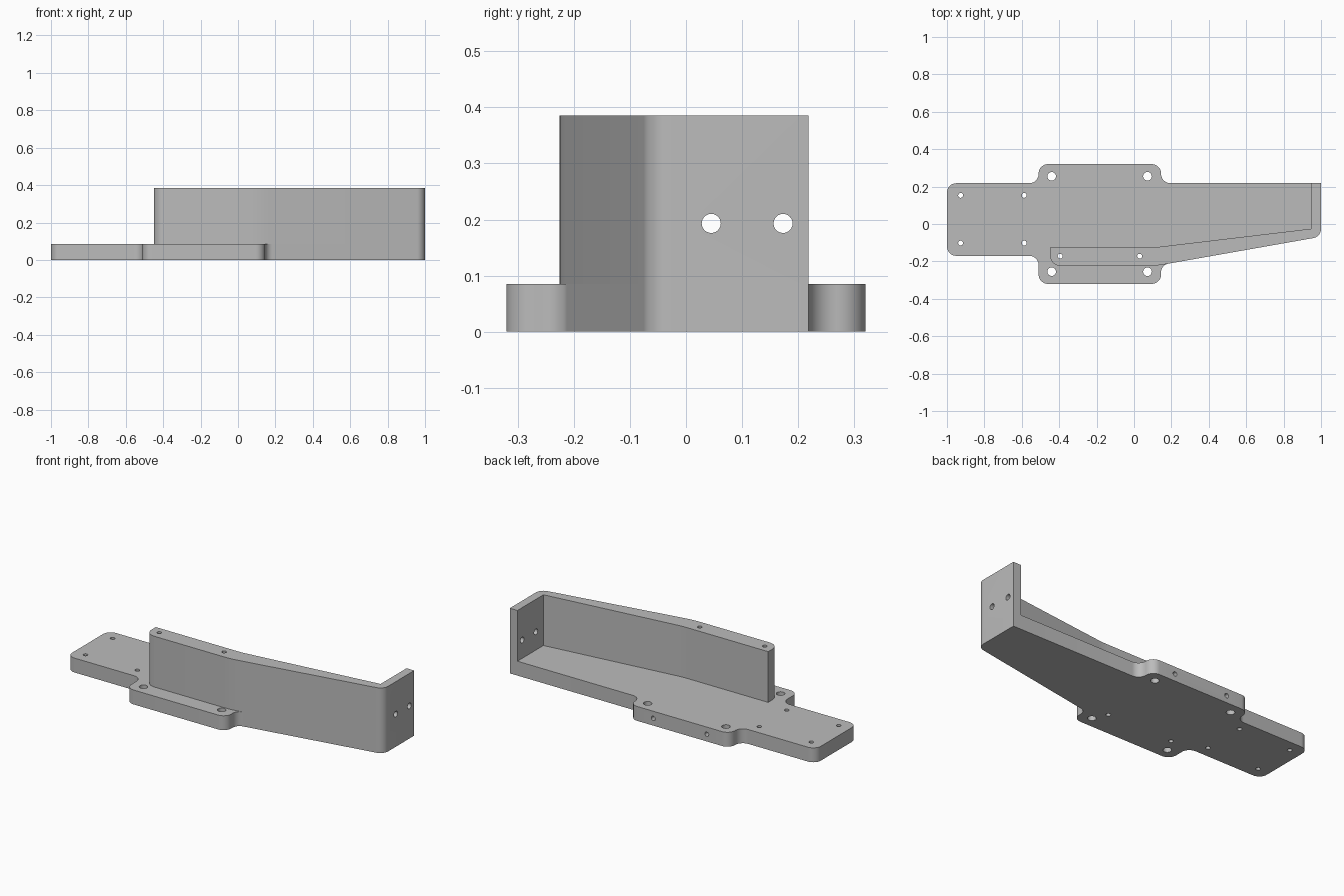
import bpy, bmesh, math
from mathutils import Vector, Matrix

if "Cube" in bpy.data.objects:
    bpy.data.objects.remove(bpy.data.objects["Cube"])

grey = bpy.data.materials.new("plain grey")
grey.use_nodes = True
grey.diffuse_color = (0.5, 0.5, 0.5, 1)
grey.node_tree.nodes["Principled BSDF"].inputs["Base Color"].default_value = (0.5, 0.5, 0.5, 1)

PLATE, TOP = 0.085, 0.385
BACK, TAB, FRONT = 0.218, 0.32, -0.225
BEND, TIP = Vector((0.11, FRONT)), Vector((1.0, -0.068))


def slope_y(x):
    return BEND.y + (x - BEND.x) * (TIP.y - BEND.y) / (TIP.x - BEND.x)


def rounded(corners, steps=10):
    """Outline from (x, y, radius) corners, each rounded by a tangent arc."""
    out = []
    for i, (x, y, r) in enumerate(corners):
        p = Vector((x, y))
        if r == 0:
            out.append(p)
            continue
        a = (Vector(corners[i - 1][:2]) - p).normalized()
        b = (Vector(corners[(i + 1) % len(corners)][:2]) - p).normalized()
        half = a.angle(b) / 2
        centre = p + (a + b).normalized() * (r / math.sin(half))
        start = p + a * (r / math.tan(half)) - centre
        end = p + b * (r / math.tan(half)) - centre
        sweep = math.atan2(start.x * end.y - start.y * end.x, start.dot(end))
        for k in range(steps + 1):
            out.append(centre + Matrix.Rotation(sweep * k / steps, 2) @ start)
    return out


def make_object(name, bm):
    mesh = bpy.data.meshes.new(name)
    bmesh.ops.recalc_face_normals(bm, faces=bm.faces)
    bm.to_mesh(mesh)
    bm.free()
    mesh.materials.append(grey)
    obj = bpy.data.objects.new(name, mesh)
    bpy.context.collection.objects.link(obj)
    return obj


def prism(name, corners, z0, z1):
    bm = bmesh.new()
    face = bm.faces.new([bm.verts.new((p.x, p.y, z0)) for p in rounded(corners)])
    top = bmesh.ops.extrude_face_region(bm, geom=[face])["geom"]
    bmesh.ops.translate(bm, vec=(0, 0, z1 - z0),
                        verts=[v for v in top if isinstance(v, bmesh.types.BMVert)])
    return make_object(name, bm)


def drill(obj, holes):
    """Cut cylinders given as (centre, radius, depth, axis)."""
    bm = bmesh.new()
    turns = {"X": Matrix.Rotation(math.pi / 2, 4, "Y"),
             "Y": Matrix.Rotation(math.pi / 2, 4, "X"), "Z": Matrix()}
    for centre, r, depth, axis in holes:
        bmesh.ops.create_cone(bm, cap_ends=True, segments=24, radius1=r, radius2=r, depth=depth,
                              matrix=Matrix.Translation(centre) @ turns[axis])
    cutter = make_object(obj.name + "_cutter", bm)
    mod = obj.modifiers.new("holes", "BOOLEAN")
    mod.operation, mod.solver, mod.object = "DIFFERENCE", "EXACT", cutter
    bpy.context.view_layer.update()
    graph = bpy.context.evaluated_depsgraph_get()
    obj.data = bpy.data.meshes.new_from_object(obj.evaluated_get(graph))
    obj.modifiers.clear()
    bpy.data.objects.remove(cutter)
    obj.data.shade_smooth()
    obj.data.set_sharp_from_angle(angle=math.radians(25))


# Base plate with a mounting tab on each side
R = 0.05
base = prism("base_plate", [
    (-1, -0.17, R), (-0.51, -0.17, R), (-0.51, -TAB, R), (0.145, -TAB, R),
    (0.145, slope_y(0.145), 0.045), (TIP.x, TIP.y, R), (1, BACK, 0),
    (0.145, BACK, R), (0.145, TAB, R), (-0.51, TAB, R), (-0.51, BACK, R), (-1, BACK, R),
], 0, PLATE)

# Upright wall, bent along the front edge and returning across the end
wall = prism("upright_wall", [
    (-0.45, FRONT, 0.06), (BEND.x, BEND.y, 0.6), (TIP.x, TIP.y, R), (1, BACK, 0),
    (0.95, BACK, 0), (0.95, -0.025, 0), (BEND.x, -0.125, 0.6), (-0.45, -0.125, 0),
], PLATE, TOP)

# Screw holes
SMALL, LARGE = 0.013, 0.023
wall_screws = [((x, -0.172, 0.2), SMALL, 1, "Z") for x in (-0.395, 0.03)]
plate_screws = [((x, y, 0), SMALL, 1, "Z") for x in (-0.927, -0.587) for y in (-0.102, 0.153)]
tab_bolts = [((x, y, 0), LARGE, 1, "Z") for x in (-0.44, 0.072) for y in (-0.255, 0.255)]
side_screws = [((x, TAB, PLATE / 2), SMALL, 0.24, "Y") for x in (-0.36, -0.01)]
end_screws = [((1, y, 0.193), 0.017, 0.3, "X") for y in (0.045, 0.173)]
drill(base, wall_screws + plate_screws + tab_bolts + side_screws)
drill(wall, wall_screws + end_screws)
